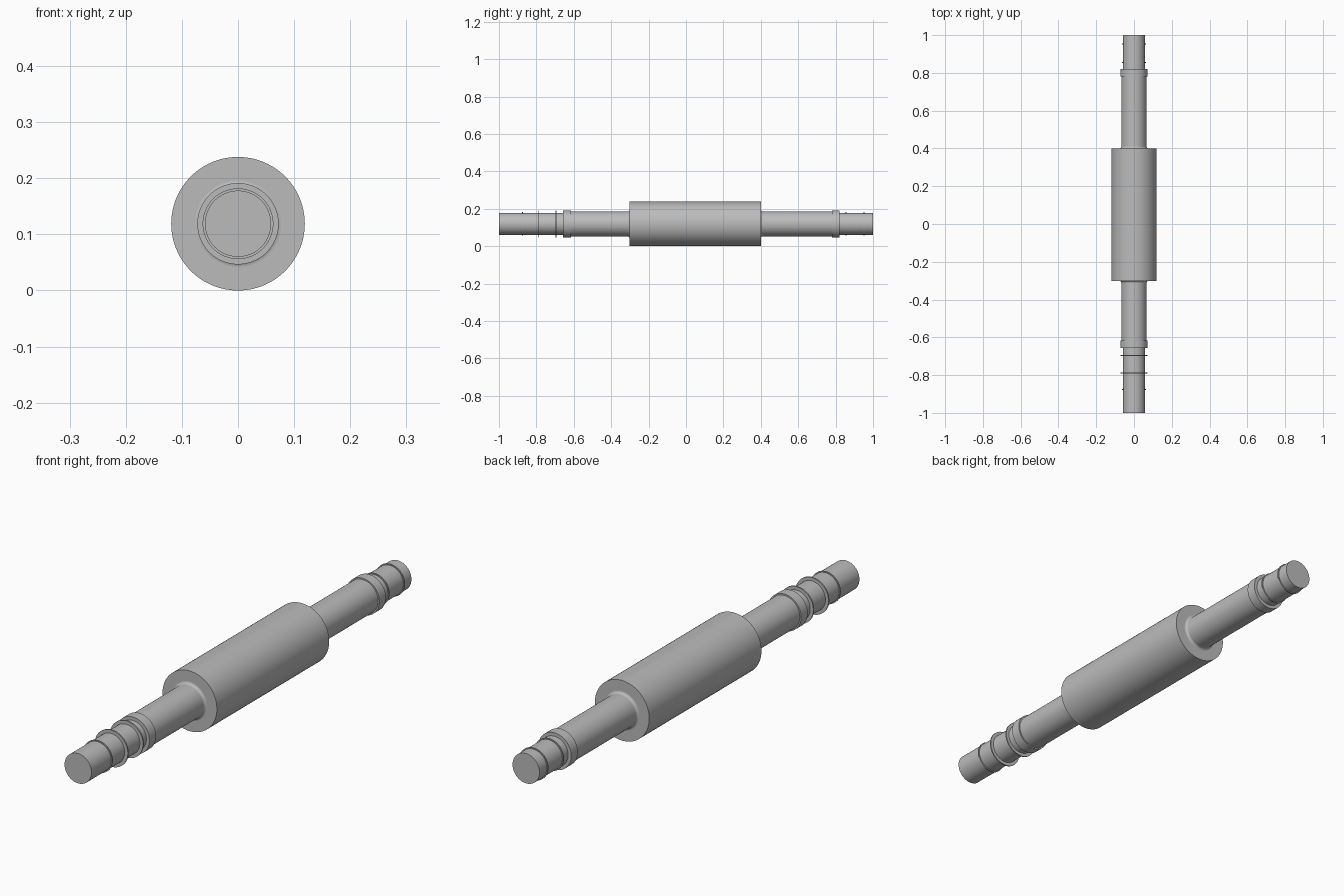
import bpy, bmesh, math

if "Cube" in bpy.data.objects:
    bpy.data.objects.remove(bpy.data.objects["Cube"])

AXIS_Z = 0.119
SEGMENTS = 96

steel = bpy.data.materials.new("grey steel")
steel.use_nodes = True
grey = (0.5, 0.5, 0.5, 1)
steel.diffuse_color = grey
steel.node_tree.nodes["Principled BSDF"].inputs["Base Color"].default_value = grey


def lathe(name, profile):
    """Turn (y, radius) points around the roller axis, with flat end caps."""
    bm = bmesh.new()
    rings = []
    for y, r in profile:
        angles = [2 * math.pi * i / SEGMENTS for i in range(SEGMENTS)]
        rings.append([bm.verts.new((r * math.cos(a), y, AXIS_Z + r * math.sin(a)))
                      for a in angles])
    for a, b in zip(rings, rings[1:]):
        for i in range(SEGMENTS):
            j = (i + 1) % SEGMENTS
            bm.faces.new((a[i], a[j], b[j], b[i]))
    bm.faces.new(rings[0])
    bm.faces.new(rings[-1])
    bmesh.ops.recalc_face_normals(bm, faces=bm.faces)
    mesh = bpy.data.meshes.new(name)
    bm.to_mesh(mesh)
    bm.free()
    obj = bpy.data.objects.new(name, mesh)
    bpy.context.collection.objects.link(obj)
    mesh.materials.append(steel)
    bpy.ops.object.select_all(action="DESELECT")
    obj.select_set(True)
    bpy.context.view_layer.objects.active = obj
    bpy.ops.object.shade_smooth_by_angle(angle=math.radians(35))
    return obj


def cylinder(name, start, end, radius):
    return lathe(name, [(start, radius), (end, radius)])


def fillet(name, face_y, direction, radius=0.067, size=0.01, steps=6):
    """Concave root between the shaft and the roller face."""
    points = []
    for i in range(steps + 1):
        a = math.pi / 2 * i / steps
        points.append((face_y + direction * size * (1 - math.sin(a)),
                       radius + size * (1 - math.cos(a))))
    lathe(name, points)


# Roller body and stepped shaft
cylinder("roller_body", -0.302, 0.4, 0.119)
lathe("shaft", [(-1, 0.059), (-0.655, 0.059), (-0.655, 0.067),
                (0.82, 0.067), (0.82, 0.059), (1, 0.059)])
fillet("front_root_fillet", -0.302, -1)
fillet("back_root_fillet", 0.4, 1)

# Shoulder collars
cylinder("front_collar", -0.657, -0.616, 0.0725)
cylinder("back_collar", 0.78, 0.821, 0.0725)

# Thin rings on the end journals
for name, y, radius in (("front_inner_ring", -0.695, 0.0725),
                        ("front_middle_ring", -0.79, 0.0725),
                        ("front_outer_ring", -0.875, 0.063),
                        ("back_inner_ring", 0.855, 0.063),
                        ("back_outer_ring", 0.952, 0.063)):
    cylinder(name, y - 0.0025, y + 0.0025, radius)
